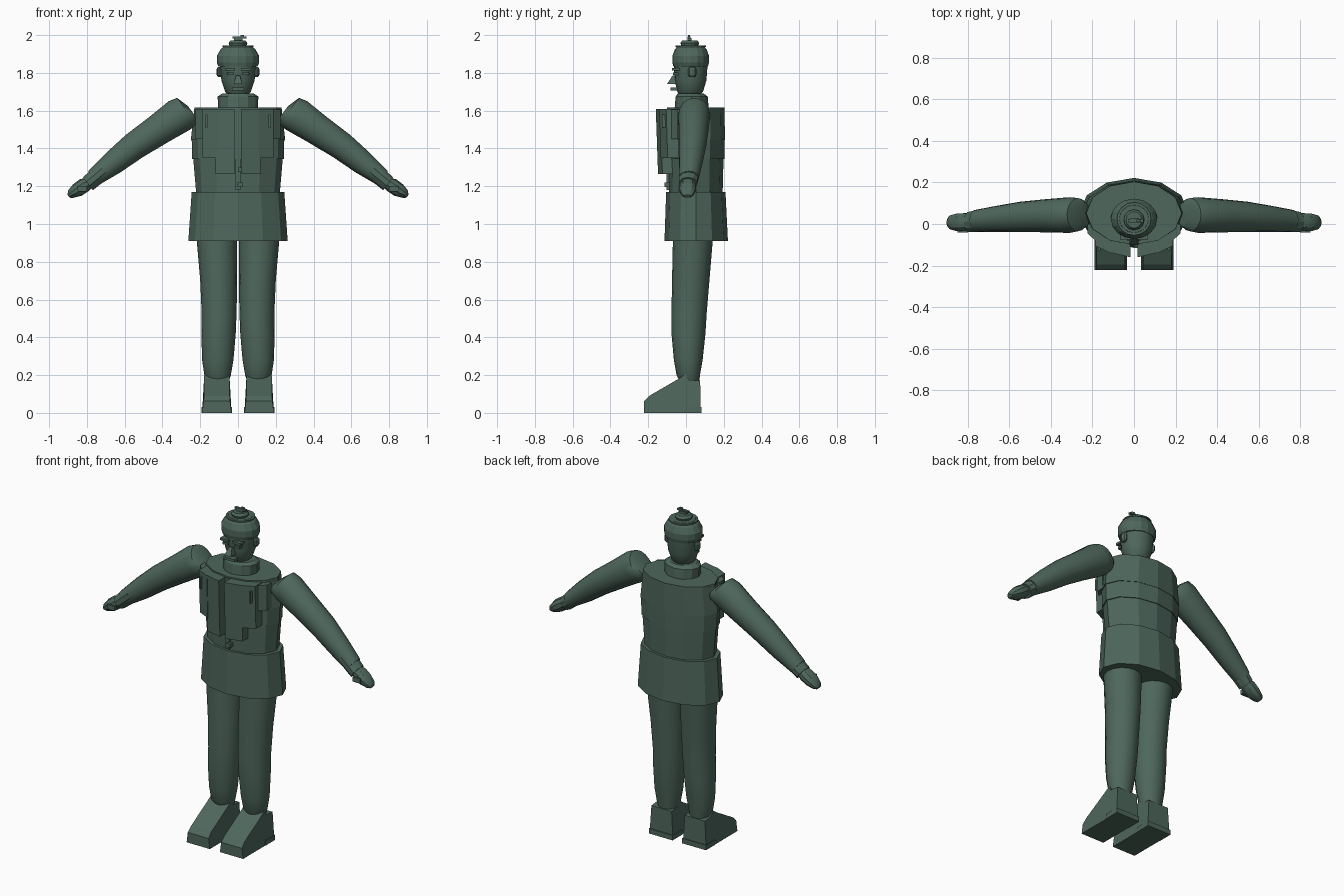
import bpy, bmesh, math
from mathutils import Vector

green = bpy.data.materials.new("dark green")
green.diffuse_color = (0.077, 0.136, 0.107, 1)


def finish(name, bm, smooth=0):
    bmesh.ops.recalc_face_normals(bm, faces=bm.faces)
    mesh = bpy.data.meshes.new(name)
    bm.to_mesh(mesh)
    bm.free()
    mesh.materials.append(green)
    ob = bpy.data.objects.new(name, mesh)
    bpy.context.collection.objects.link(ob)
    if smooth:
        bpy.ops.object.select_all(action='DESELECT')
        ob.select_set(True)
        bpy.context.view_layer.objects.active = ob
        bpy.ops.object.shade_smooth_by_angle(angle=math.radians(smooth))
    return ob


def loft(name, rings, sides, axis=(0, 0, 1), smooth=0, half=False):
    """Elliptical rings (x, y, z, ra, ry) square to an axis in the xz plane."""
    bm = bmesh.new()
    side = Vector((0, 1, 0)).cross(Vector(axis).normalized())
    loops = []
    for x, y, z, ra, ry in rings:
        loop = []
        for i in range(sides):
            a = 2 * math.pi * (i + 0.5 * half) / sides
            p = Vector((x, y, z)) + side * ra * math.cos(a) + Vector((0, ry * math.sin(a), 0))
            loop.append(bm.verts.new(p))
        loops.append(loop)
    for lo, hi in zip(loops, loops[1:]):
        for i in range(sides):
            j = (i + 1) % sides
            bm.faces.new((lo[i], lo[j], hi[j], hi[i]))
    bm.faces.new(loops[0])
    bm.faces.new(loops[-1])
    return finish(name, bm, smooth)


def prism(name, lower, upper):
    """Solid between two matching outlines."""
    bm = bmesh.new()
    a = [bm.verts.new(p) for p in lower]
    b = [bm.verts.new(p) for p in upper]
    bm.faces.new(a)
    bm.faces.new(b)
    n = len(a)
    for i in range(n):
        bm.faces.new((a[i], a[(i + 1) % n], b[(i + 1) % n], b[i]))
    return finish(name, bm)


def box(name, x0, x1, y0, y1, z0, z1):
    ring = [(x0, y0), (x1, y0), (x1, y1), (x0, y1)]
    return prism(name, [(x, y, z0) for x, y in ring], [(x, y, z1) for x, y in ring])


# Jacket skirt, torso, vest and back panel
loft("jacket_skirt", [(0, .054, .91, .263, .168), (0, .052, 1.17, .245, .157)], 12)
loft("torso", [(0, .052, 1.17, .222, .142), (0, .052, 1.36, .238, .147),
               (0, .052, 1.61, .232, .147)], 12)
loft("vest", [(0, .052, 1.445, .25, .154), (0, .052, 1.618, .23, .152)], 12)
loft("vest_band", [(0, .052, 1.345, .243, .151), (0, .052, 1.445, .245, .152)], 12)

# Collar and neck
loft("collar", [(0, .03, 1.615, .105, .09), (0, .03, 1.675, .108, .085),
                (0, .025, 1.69, .085, .07)], 12)
loft("neck", [(0, .025, 1.66, .06, .055), (0, .025, 1.74, .06, .055)], 12)

# Head and cap
loft("head", [(0, .02, 1.685, .055, .055), (0, .022, 1.70, .068, .068),
              (0, .024, 1.76, .088, .084), (0, .025, 1.85, .096, .09)], 16, smooth=35)
loft("cap", [(0, .025, 1.835, .104, .092), (0, .025, 1.855, .112, .097),
             (0, .025, 1.89, .112, .097), (0, .025, 1.925, .092, .084),
             (0, .025, 1.945, .07, .066)], 16)
loft("cap_rim", [(0, .025, 1.936, .083, .08), (0, .025, 1.944, .083, .08)], 16)
loft("cap_crown", [(0, .02, 1.944, .045, .045), (0, .02, 1.958, .05, .05),
                   (0, .02, 1.972, .038, .04)], 12)
box("cap_knob", -.02, .025, .008, .03, 1.97, 1.985)
box("cap_bow", -.03, .045, .008, .024, 1.982, 1.992)
box("cap_tip", .012, .032, .01, .022, 1.99, 2.0)

# Face
prism("nose", [(-.022, -.10, 1.742), (.022, -.10, 1.742), (.022, -.05, 1.742), (-.022, -.05, 1.742)],
      [(-.01, -.072, 1.785), (.01, -.072, 1.785), (.012, -.05, 1.785), (-.012, -.05, 1.785)])
box("mouth", -.033, .033, -.082, -.045, 1.706, 1.722)
for s, word in ((-1, "left"), (1, "right")):
    box(word + "_eyebrow", *sorted((s * .015, s * .068)), -.074, -.03, 1.812, 1.826)
    box(word + "_eye", *sorted((s * .02, s * .058)), -.068, -.035, 1.788, 1.802)
    loft(word + "_ear", [(s * .098, .033, 1.778, .008, .014), (s * .1, .033, 1.79, .013, .022),
                         (s * .1, .033, 1.82, .013, .022), (s * .098, .033, 1.832, .008, .014)], 8)

# Chest pouches, wrapped around the front
for s, word in ((-1, "left"), (1, "right")):
    def slab(name, x0, x1, y0, y1, z0, z1, lean):
        low = [(s * x0, y0 + lean, z0), (s * x1, y1 + lean, z0), (s * x1, 0, z0), (s * x0, 0, z0)]
        top = [(s * x0, y0, z1), (s * x1, y1, z1), (s * x1, 0, z1), (s * x0, 0, z1)]
        prism(word + name, low, top)
    slab("_chest_pouch", .018, .118, -.16, -.137, 1.265, 1.61, .012)
    slab("_outer_pouch", .11, .188, -.142, -.105, 1.35, 1.61, .008)
    slab("_side_panel", .18, .225, -.085, -.045, 1.45, 1.605, 0)
    box(word + "_pouch_strap", *sorted((s * .162, s * .174)), -.128, -.1, 1.51, 1.58)
box("front_placket", -.012, .012, -.103, -.05, 1.18, 1.61)
box("belt_buckle", -.002, .026, -.115, -.06, 1.195, 1.22)
box("lower_button", .0, .02, -.112, -.06, 1.275, 1.30)

# Arms, cuffs, hands, legs and boots on both sides
for s, word in ((-1, "left"), (1, "right")):
    axis = (s * .8, 0, -.6)
    loft(word + "_arm", [(s * .238, .045, 1.588, .045, .06), (s * .27, .045, 1.597, .088, .08),
                         (s * .31, .043, 1.575, .094, .086), (s * .42, .04, 1.50, .083, .08),
                         (s * .55, .034, 1.412, .074, .073), (s * .66, .025, 1.325, .064, .063),
                         (s * .765, .015, 1.243, .046, .053)], 16, axis, 35)
    loft(word + "_cuff", [(s * .71, .018, 1.285, .047, .058), (s * .795, .01, 1.213, .043, .05)],
         10, axis, 30)
    loft(word + "_hand", [(s * .785, .01, 1.222, .03, .036), (s * .815, .01, 1.205, .039, .044),
                          (s * .85, .008, 1.18, .038, .044), (s * .885, .008, 1.158, .024, .034),
                          (s * .897, .008, 1.147, .010, .02)], 10, axis, 30)
    box(word + "_thumb", *sorted((s * .80, s * .85)), -.042, -.02, 1.172, 1.20)

    loft(word + "_leg", [(s * .105, .02, .16, .055, .05), (s * .108, .012, .20, .07, .062),
                         (s * .107, .012, .28, .083, .076), (s * .103, .013, .42, .091, .09),
                         (s * .10, .016, .52, .092, .093), (s * .102, .025, .70, .098, .099),
                         (s * .113, .037, .93, .107, .106)], 16, smooth=35)

    # Boot: side profile (y, z, half width), wider at the sole
    cx = s * .112
    profile = [(-.222, 0, .078), (-.222, .062, .07), (-.195, .09, .068), (-.04, .18, .068),
               (0, .208, .066), (.015, .175, .068), (.075, .17, .068), (.078, 0, .078)]
    prism(word + "_boot", [(cx - w, y, z) for y, z, w in profile],
          [(cx + w, y, z) for y, z, w in profile])
    box(word + "_heel", cx - .08, cx + .08, -.01, .083, 0, .03)
